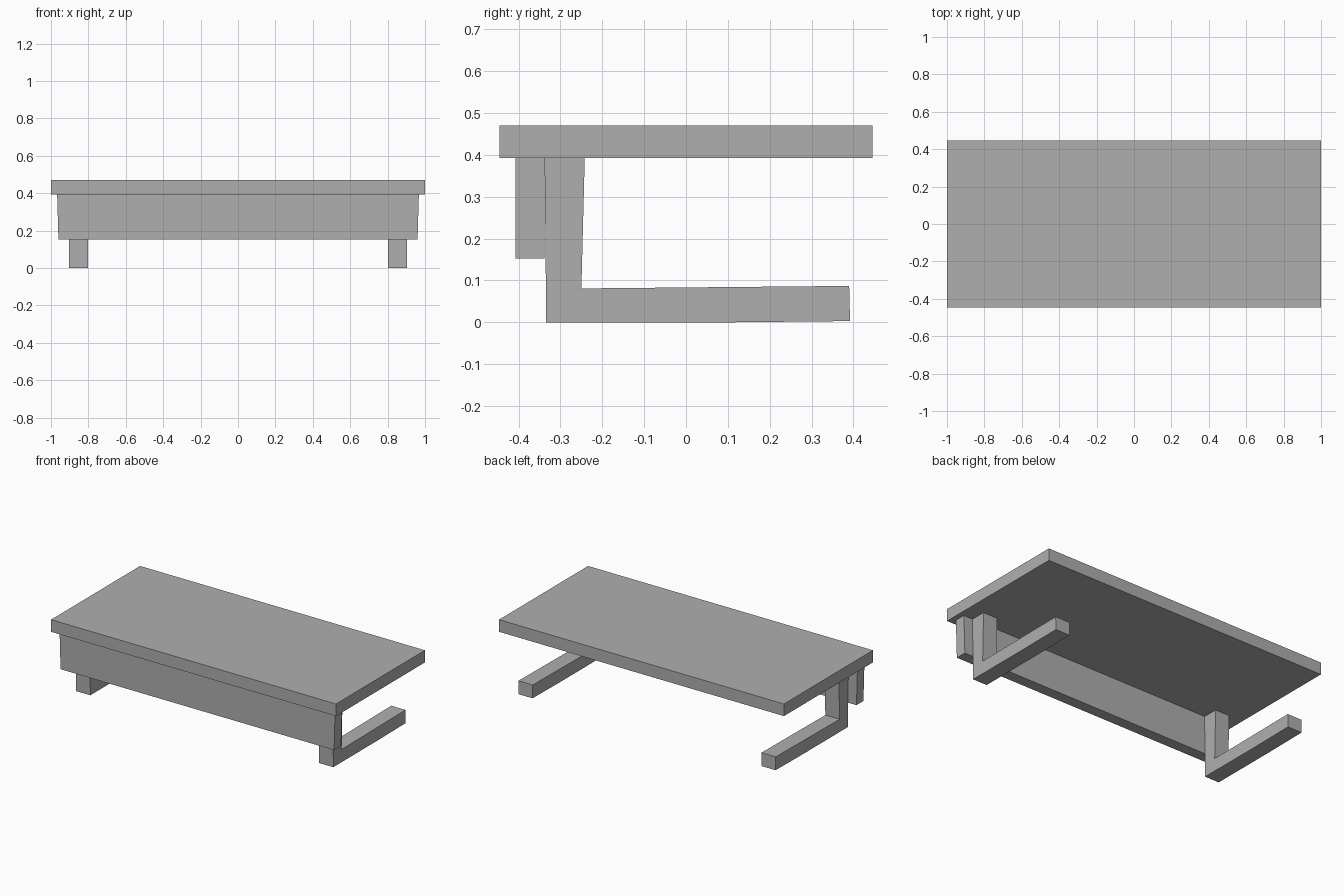
import bpy
import bmesh

cube = bpy.data.objects.get("Cube")
if cube:
    bpy.data.objects.remove(cube)

GREY = (0.43, 0.43, 0.43, 1)
grey = bpy.data.materials.new("plain grey")
grey.use_nodes = True
grey.diffuse_color = GREY
grey.node_tree.nodes["Principled BSDF"].inputs["Base Color"].default_value = GREY


def prism(name, profile, axis, start, end):
    """Extrude a 2D outline along x (outline in y, z) or y (outline in x, z)."""
    bm = bmesh.new()
    place = (lambda a, b: (start, a, b)) if axis == "x" else (lambda a, b: (a, start, b))
    face = bm.faces.new([bm.verts.new(place(a, b)) for a, b in profile])
    moved = bmesh.ops.extrude_face_region(bm, geom=[face])["geom"]
    shift = (end - start, 0, 0) if axis == "x" else (0, end - start, 0)
    bmesh.ops.translate(bm, vec=shift,
                        verts=[v for v in moved if isinstance(v, bmesh.types.BMVert)])
    bmesh.ops.recalc_face_normals(bm, faces=bm.faces)
    mesh = bpy.data.meshes.new(name)
    bm.to_mesh(mesh)
    bm.free()
    mesh.materials.append(grey)
    obj = bpy.data.objects.new(name, mesh)
    bpy.context.collection.objects.link(obj)
    return obj


UNDERSIDE = 0.393

# Flat slab on top
prism("table_top", [(-1, UNDERSIDE), (1, UNDERSIDE), (1, 0.47), (-1, 0.47)],
      "y", -0.446, 0.446)

# Slightly flared panel under the front edge
prism("front_panel", [(-0.96, 0.152), (0.96, 0.152), (0.967, UNDERSIDE), (-0.967, UNDERSIDE)],
      "y", -0.408, -0.338)

# L-shaped legs: upright plus long foot running to the back
leg_outline = [(-0.334, 0), (0.1, 0), (0.392, 0.003), (0.39, 0.087),
               (-0.25, 0.081), (-0.242, UNDERSIDE), (-0.338, UNDERSIDE)]
for side, name in ((1, "left_leg"), (-1, "right_leg")):
    leg = prism(name, leg_outline, "x", side * 0.803, side * 0.903)
